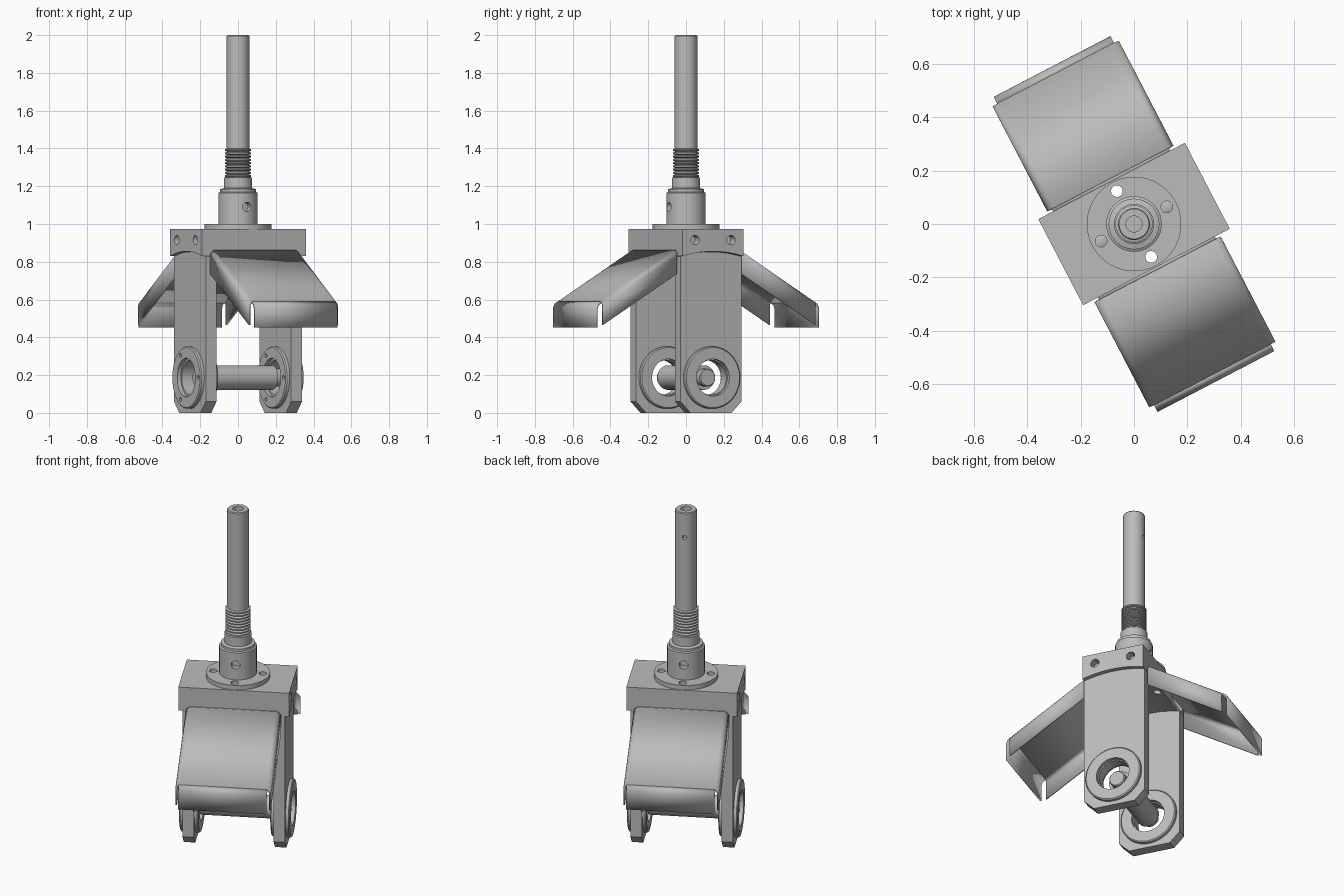
import bpy, bmesh
from math import pi, sin, cos, radians
from mathutils import Matrix, Vector

if "Cube" in bpy.data.objects:
    bpy.data.objects.remove(bpy.data.objects["Cube"])

TURN = radians(27.5)          # the whole assembly is turned about z
AXLE_Z = 0.187
HALF_L, HALF_W = 0.31, 0.182  # head block half length and half width
LEG_IN, LEG_OUT = 0.223, 0.287

steel = bpy.data.materials.new("brushed_grey")
steel.use_nodes = True
steel.diffuse_color = (0.5, 0.5, 0.5, 1)
steel.node_tree.nodes["Principled BSDF"].inputs["Base Color"].default_value = (0.5, 0.5, 0.5, 1)


def finish(name, bm):
    bmesh.ops.recalc_face_normals(bm, faces=bm.faces)
    mesh = bpy.data.meshes.new(name)
    bm.to_mesh(mesh)
    bm.free()
    mesh.materials.append(steel)
    ob = bpy.data.objects.new(name, mesh)
    bpy.context.collection.objects.link(ob)
    return ob


def activate(ob):
    bpy.ops.object.select_all(action='DESELECT')
    ob.select_set(True)
    bpy.context.view_layer.objects.active = ob


def lathe(name, profile, matrix=Matrix(), steps=48):
    """Revolve closed (radius, height) profile about z, then place it."""
    bm = bmesh.new()
    vs = [bm.verts.new((r, 0, z)) for r, z in profile]
    es = [bm.edges.new((vs[i], vs[(i + 1) % len(vs)])) for i in range(len(vs))]
    bmesh.ops.spin(bm, geom=vs + es, axis=(0, 0, 1), cent=(0, 0, 0),
                   angle=2 * pi, steps=steps, use_merge=True)
    bmesh.ops.remove_doubles(bm, verts=bm.verts, dist=1e-5)
    bm.transform(matrix)
    return finish(name, bm)


def prism(name, outline, x0, x1):
    """Extrude a (y, z) outline along x."""
    bm = bmesh.new()
    face = bm.faces.new([bm.verts.new((x0, y, z)) for y, z in outline])
    new = bmesh.ops.extrude_face_region(bm, geom=[face])["geom"]
    bmesh.ops.translate(bm, vec=(x1 - x0, 0, 0),
                        verts=[g for g in new if isinstance(g, bmesh.types.BMVert)])
    return finish(name, bm)


def drill(ob, holes):
    """Cut round holes given as (centre, direction, radius, length)."""
    bm = bmesh.new()
    for centre, direction, radius, length in holes:
        turn = Vector(direction).to_track_quat('Z', 'Y').to_matrix().to_4x4()
        bmesh.ops.create_cone(bm, cap_ends=True, segments=24, radius1=radius, radius2=radius,
                              depth=length, matrix=Matrix.Translation(centre) @ turn)
    cutter = finish("drill_cutter", bm)
    cutter.hide_render = True
    mod = ob.modifiers.new("holes", 'BOOLEAN')
    mod.operation, mod.solver, mod.object = 'DIFFERENCE', 'EXACT', cutter
    activate(ob)
    bpy.ops.object.modifier_apply(modifier=mod.name)
    bpy.data.objects.remove(cutter)


def arch(lift):
    """Shallow arc across the block width, left to right."""
    return [(HALF_W * t / 8, lift + 0.025 * (1 - (t / 8) ** 2)) for t in range(-8, 9)]


parts = []
flange_holes = [((0.139 * cos(a), 0.139 * sin(a), 0.95), (0, 0, 1), 0.022, 0.4)
                for a in (0, pi / 2, pi, 3 * pi / 2)]

# Head block with an arched underside, bolt holes in both ends
block = prism("head_block", arch(0.83) + [(HALF_W, 0.973), (-HALF_W, 0.973)], -HALF_L, HALF_L)
drill(block, flange_holes + [((s * HALF_L, v, 0.915), (1, 0, 0), 0.025, 0.1)
                             for s in (-1, 1) for v in (-0.107, 0.107)])
parts.append(block)

# Mounting flange
flange = lathe("mounting_flange", [(0, 0.973), (0.177, 0.973), (0.177, 1.0), (0, 1.0)], steps=64)
drill(flange, flange_holes)
parts.append(flange)

# Collar with cross hole
collar = lathe("collar", [(0, 0.99), (0.104, 0.99), (0.104, 1.165), (0.095, 1.17), (0.095, 1.185),
                          (0.075, 1.19), (0.075, 1.245), (0.06, 1.25), (0, 1.25)])
drill(collar, [((0, s * 0.105, 1.09), (0, 1, 0), 0.025, 0.08) for s in (-1, 1)])
parts.append(collar)

# Threaded section and hollow-tipped shaft
ridges = 9
pitch = 0.155 / ridges
thread = [(0, 1.245)]
for i in range(ridges):
    z = 1.245 + i * pitch
    thread += [(0.058, z), (0.07, z + 0.3 * pitch), (0.07, z + 0.7 * pitch)]
parts.append(lathe("thread", thread + [(0.058, 1.4), (0, 1.4)]))
shaft = lathe("shaft", [(0, 1.39), (0.06, 1.39), (0.06, 1.995), (0.056, 2.0), (0.03, 2.0),
                        (0.03, 1.92), (0, 1.92)])
drill(shaft, [((0, 0.06, 1.85), (0, 1, 0), 0.013, 0.06)])
parts.append(shaft)

# Legs with chamfered feet, each carrying a bearing ring on both faces
to_x = Matrix.Translation((0, 0, AXLE_Z)) @ Matrix.Rotation(pi / 2, 4, 'Y')
for side, s in (("left", 1), ("right", -1)):
    c = 0.06
    outline = arch(0.828) + [(HALF_W, c), (HALF_W - c, 0), (c - HALF_W, 0), (-HALF_W, c)]
    leg = prism(side + "_leg", outline, s * LEG_IN, s * LEG_OUT)
    mid = s * (LEG_IN + LEG_OUT) / 2
    drill(leg, [((mid, 0, AXLE_Z), (1, 0, 0), 0.12, 0.2)])
    parts.append(leg)
    h, t = (LEG_OUT - LEG_IN) / 2, 0.022
    ring = lathe(side + "_bearing_ring",
                 [(0.12, -h), (0.165, -h), (0.165, -h - t + 0.006), (0.159, -h - t), (0.103, -h - t),
                  (0.103, -h), (0.092, -h), (0.092, h), (0.098, h), (0.098, h + t),
                  (0.159, h + t), (0.165, h + t - 0.006), (0.165, h), (0.12, h)],
                 Matrix.Translation((mid, 0, 0)) @ to_x)
    # Three screw holes on the flanged face
    drill(ring, [((mid - h - t, 0.134 * cos(a), AXLE_Z + 0.134 * sin(a)), (1, 0, 0), 0.011, 0.03)
                 for a in (pi, pi / 3, -pi / 3)])
    parts.append(ring)

# Stepped axle
parts.append(lathe("axle", [(0, -0.25), (0.042, -0.25), (0.047, -0.245), (0.047, -0.205), (0.065, -0.205),
                            (0.065, 0.205), (0.047, 0.205), (0.047, 0.245), (0.042, 0.25), (0, 0.25)], to_x))


def sheet(bm, section, path):
    """Grid of faces from a section of (x, dz) moved along a (y, z) path."""
    rows = [[bm.verts.new((x, y, z + dz)) for x, dz in section] for y, z in path]
    for a, b in zip(rows, rows[1:]):
        for i in range(len(section) - 1):
            bm.faces.new((a[i], a[i + 1], b[i + 1], b[i]))


# Sloping sheet guards: bent sides plus a folded end lip split off by corner slots
bend = 0.025
corner = [(0.262 - bend + bend * cos(a), -bend + bend * sin(a)) for a in (0, pi / 6, pi / 3, pi / 2)]
half = [(0.262, -0.122)] + corner
section = half + [(-x, z) for x, z in reversed(half)]
for name, s in (("front_guard", -1), ("back_guard", 1)):
    bm = bmesh.new()
    sheet(bm, section, [(s * 0.192, 0.858), (s * 0.635, 0.587)])
    sheet(bm, [(-0.247, 0), (0.247, 0)],
          [(s * 0.178, 0.83), (s * 0.18, 0.85), (s * 0.192, 0.858)])
    sheet(bm, [(-0.247, 0), (0.247, 0)],
          [(s * 0.635, 0.587), (s * 0.652, 0.574), (s * 0.661, 0.555), (s * 0.661, 0.452)])
    guard = finish(name, bm)
    solid = guard.modifiers.new("thickness", 'SOLIDIFY')
    solid.thickness, solid.offset = 0.01, 0
    parts.append(guard)

# Common turn and shading
for ob in parts:
    ob.rotation_euler.z = TURN
    activate(ob)
    bpy.ops.object.shade_smooth_by_angle(angle=radians(32))
